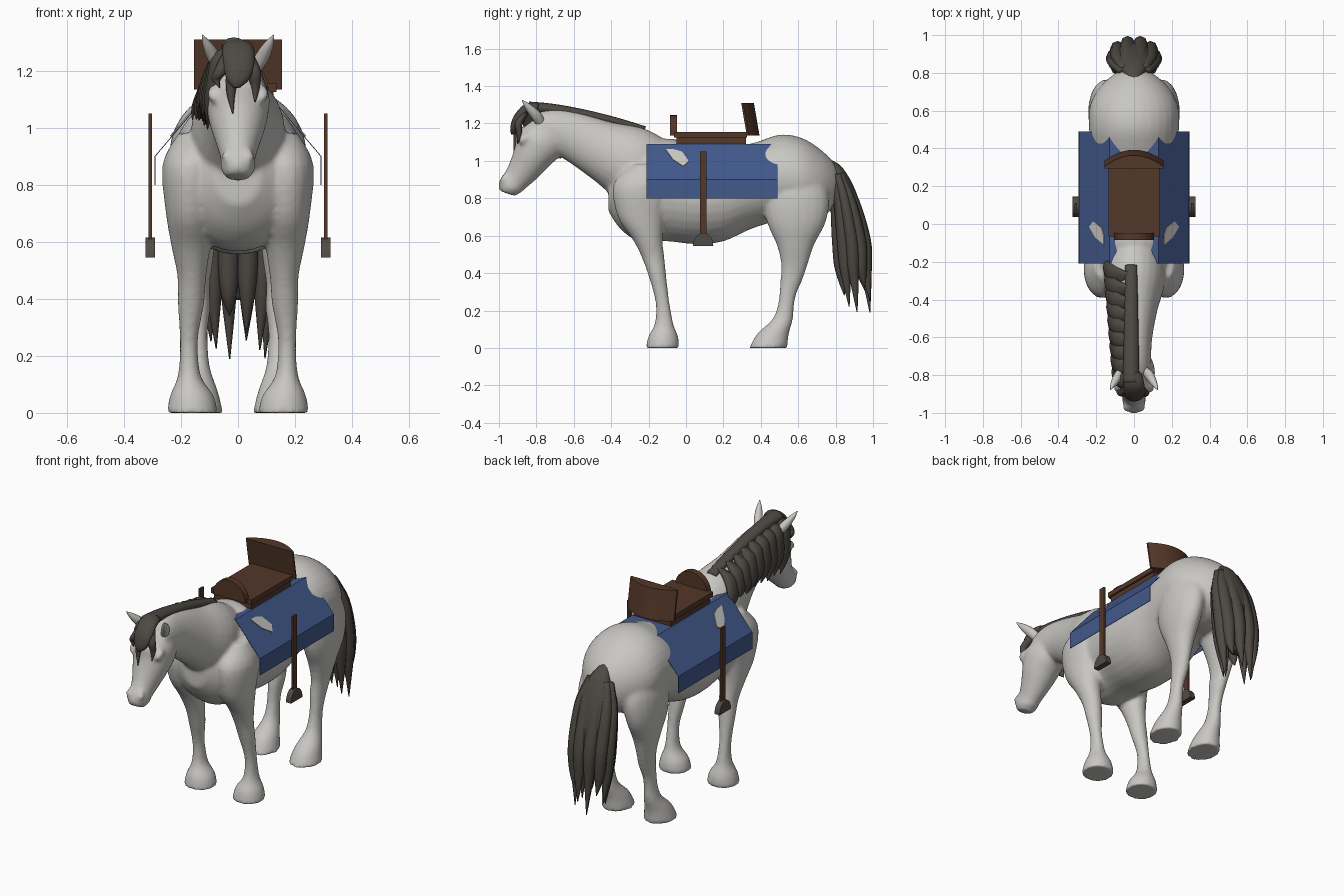
import bpy, bmesh, math, random
from mathutils import Vector

random.seed(4)
if "Cube" in bpy.data.objects:
    bpy.data.objects.remove(bpy.data.objects["Cube"])


def material(name, r, g, b):
    m = bpy.data.materials.new(name)
    m.use_nodes = True
    m.diffuse_color = (r, g, b, 1)
    m.node_tree.nodes["Principled BSDF"].inputs["Base Color"].default_value = (r, g, b, 1)
    return m


coat = material("pale grey coat", .58, .57, .54)
hair = material("dark grey hair", .075, .066, .055)
cloth = material("blue cloth", .055, .1, .26)
leather = material("brown leather", .088, .038, .022)
iron = material("dark iron", .08, .07, .06)

X, Y, Z = Vector((1, 0, 0)), Vector((0, 1, 0)), Vector((0, 0, 1))


def finish(name, bm, mat, smooth=False):
    bmesh.ops.recalc_face_normals(bm, faces=bm.faces[:])
    me = bpy.data.meshes.new(name)
    bm.to_mesh(me)
    bm.free()
    me.materials.append(mat)
    for p in me.polygons:
        p.use_smooth = smooth
    ob = bpy.data.objects.new(name, me)
    bpy.context.scene.collection.objects.link(ob)
    return ob


def spline(pts, steps):
    """Smooth interpolation through the given stations."""
    out = []
    for i in range(len(pts) - 1):
        a, b, c, d = (pts[max(i - 1, 0)], pts[i], pts[i + 1], pts[min(i + 2, len(pts) - 1)])
        for k in range(steps):
            t = k / steps
            out.append([.5 * (2 * q + (r - p) * t + (2 * p - 5 * q + 4 * r - s) * t * t
                              + (3 * q - p - 3 * r + s) * t ** 3)
                        for p, q, r, s in zip(a, b, c, d)])
    return out + [list(pts[-1])]


def loft(bm, stations, normal=None, sides=16, steps=4):
    """Closed tube of ellipses; a station is x, y, z, half width, half depth."""
    st = spline(stations, steps)
    rings = []
    for i, (x, y, z, w, d) in enumerate(st):
        p, q = st[max(i - 1, 0)], st[min(i + 1, len(st) - 1)]
        n = normal or Vector((0, p[2] - q[2], q[1] - p[1])).normalized()
        ring = []
        for k in range(sides):
            a = math.tau * k / sides
            ring.append(bm.verts.new(Vector((x, y, z)) + X * max(w, .002) * math.cos(a)
                                     + n * max(d, .002) * math.sin(a)))
        rings.append(ring)
    for a, b in zip(rings, rings[1:]):
        for k in range(sides):
            j = (k + 1) % sides
            bm.faces.new((a[k], a[j], b[j], b[k]))
    bm.faces.new(rings[0][::-1])
    bm.faces.new(rings[-1])


def prism(name, outline, push, mat, bevel=0):
    bm = bmesh.new()
    face = bm.faces.new([bm.verts.new(p) for p in outline])
    ext = bmesh.ops.extrude_face_region(bm, geom=[face], use_keep_orig=True)
    bmesh.ops.translate(bm, vec=push, verts=[g for g in ext["geom"] if isinstance(g, bmesh.types.BMVert)])
    ob = finish(name, bm, mat)
    if bevel:
        mod = ob.modifiers.new("soft edge", "BEVEL")
        mod.width, mod.segments = bevel, 2
    return ob


def box(name, x0, x1, y0, y1, z0, z1, mat, bevel=0):
    return prism(name, [(x0, y0, z0), (x1, y0, z0), (x1, y1, z0), (x0, y1, z0)], (0, 0, z1 - z0), mat, bevel)


# Horse body: trunk, neck, head and legs fused into one skin
bm = bmesh.new()
trunk = [(-.415, .83, .08, .1), (-.35, .83, .175, .195), (-.25, .815, .225, .245), (-.1, .845, .237, .275),
         (.05, .82, .248, .265), (.2, .825, .245, .255), (.35, .865, .23, .228), (.5, .91, .238, .23),
         (.62, .9, .235, .222), (.72, .88, .185, .18), (.79, .87, .11, .12), (.825, .87, .04, .05)]
loft(bm, [(0, *s) for s in trunk], Z, 32)
neck = [(-.15, .9, .15, .2), (-.3, .99, .165, .2), (-.45, 1.06, .125, .16), (-.6, 1.13, .097, .132),
        (-.72, 1.16, .09, .118), (-.8, 1.165, .085, .09)]
loft(bm, [(0, *s) for s in neck], None, 24)
head = [(-.76, 1.21, .06, .06), (-.775, 1.12, .108, .135), (-.82, 1.03, .103, .108), (-.872, .948, .077, .084),
        (-.914, .895, .061, .07), (-.943, .86, .061, .065), (-.957, .826, .042, .044)]
loft(bm, [(0, *s) for s in head], None, 24)
fore = [(.14, -.22, .98, .07, .08), (.165, -.24, .87, .1, .15), (.168, -.24, .7, .085, .125),
        (.165, -.205, .58, .068, .08), (.162, -.175, .48, .051, .06), (.165, -.152, .38, .046, .047),
        (.172, -.13, .27, .033, .038), (.172, -.12, .19, .033, .041), (.17, -.118, .12, .044, .053),
        (.162, -.122, .06, .077, .08), (.16, -.125, 0, .09, .09)]
hind = [(.12, .59, .96, .08, .11), (.14, .59, .82, .098, .173), (.155, .59, .68, .085, .16),
        (.15, .585, .55, .065, .1), (.145, .58, .45, .046, .072), (.138, .565, .37, .041, .06),
        (.14, .545, .29, .034, .046), (.14, .533, .22, .035, .044), (.14, .515, .15, .044, .056),
        (.14, .465, .075, .07, .085), (.14, .44, 0, .088, .102)]
for side in (1, -1):
    for leg in (fore, hind):
        loft(bm, [(side * s[0], *s[1:]) for s in leg], Y, 20)
    # brow and nostril swellings
    loft(bm, [(side * .082, -.85, 1.15, .012, .012), (side * .086, -.865, 1.12, .024, .026),
              (side * .082, -.88, 1.09, .012, .012)], Y)
    loft(bm, [(side * .03, -.96, .93, .012, .012), (side * .036, -.975, .9, .022, .02),
              (side * .034, -.975, .87, .012, .012)], Y)
body = finish("horse_body", bm, coat, True)
skin = body.modifiers.new("fuse", "REMESH")
skin.mode, skin.voxel_size, skin.use_smooth_shade = "VOXEL", .011, True
relax = body.modifiers.new("relax", "SMOOTH")
relax.factor, relax.iterations = .5, 6

# Ears
for side, label in ((1, "left"), (-1, "right")):
    bm = bmesh.new()
    loft(bm, [(side * .05, -.77, 1.19, .022, .024), (side * .08, -.8, 1.24, .026, .028),
              (side * .106, -.845, 1.29, .018, .018), (side * .125, -.877, 1.325, .002, .002)])
    finish(label + "_ear", bm, coat, True)


# Mane: a ridge along the crest with broad locks falling to the right
def crest(t):
    return -.84 + .62 * t, 1.285 - .12 * t ** 1.6


bm = bmesh.new()
loft(bm, [(-.015, *crest(k / 6), .044 - .002 * k, .032 - .002 * k) for k in range(7)])
for k in range(9):
    t = k / 9
    y, z = crest(t)
    w = .085 + .05 * t
    fall = .3 - .14 * t + random.uniform(-.02, .02)
    loft(bm, [(-.015, y, z, .03, .03), (-w * .6, y + .01, z - fall * .12, .04, .048),
              (-w * .95, y + .03, z - fall * .38, .027, .056), (-w - .015, y + .055, z - fall * .7, .02, .045),
              (-w - .022, y + .1, z - fall, .002, .002)], None, 8)
finish("mane", bm, hair, True)

# Forelock: a tuft between the ears with three uneven strands
bm = bmesh.new()
loft(bm, [(-.005, -.79, 1.285, .045, .025), (0, -.85, 1.28, .055, .026), (.003, -.9, 1.225, .055, .025),
          (0, -.92, 1.17, .04, .02), (-.005, -.925, 1.14, .01, .01)])
for x, tip in ((-.065, 1.14), (-.018, 1.05), (.06, 1.09)):
    loft(bm, [(x * .4, -.86, 1.26, .03, .02), (x * .9, -.907 + abs(x) * .2, 1.2, .026, .02),
              (x * 1.1 - .005, -.915 + abs(x) * .4, .5 * (1.2 + tip), .016, .014),
              (x, -.93 + abs(x) * .5, tip, .002, .002)], None, 8)
finish("forelock", bm, hair, True)

# Tail: a full core with pointed locks around it
bm = bmesh.new()
core = [(.745, 1.0, .02, .02), (.805, .94, .06, .04), (.84, .82, .105, .07), (.875, .65, .12, .085),
        (.89, .5, .1, .075), (.9, .4, .04, .04)]
loft(bm, [(0, *s) for s in core])
for k in range(10):
    a = math.tau * k / 10
    x, dy = .105 * math.cos(a), .072 * math.sin(a)
    tip = (.19, .31, .25)[k % 3] + random.uniform(-.01, .04)
    loft(bm, [(x * .6, .81 + dy * .3, .93, .025, .02), (x * .95, .85 + dy * .7, .78, .04, .03),
              (x * 1.03, .885 + dy, .57, .039, .036), (x, .895 + dy, .42, .028, .03),
              (x * .9, .915 + dy, tip, .002, .002)], None, 8)
finish("tail", bm, hair, True)

# Saddle blanket: folded sheet with upright lower panels
fold = [(-.291, .8), (-.291, .9), (-.13, 1.09), (.13, 1.09), (.291, .9), (.291, .8)]
bm = bmesh.new()
rows = [[bm.verts.new((x, y, z)) for x, z in fold] for y in (-.21, .49)]
for k in range(len(fold) - 1):
    bm.faces.new((rows[0][k], rows[0][k + 1], rows[1][k + 1], rows[1][k]))
blanket = finish("saddle_blanket", bm, cloth)
thick = blanket.modifiers.new("thickness", "SOLIDIFY")
thick.thickness, thick.offset = .003, 0

# Pale patches on the blanket
patch = [(-.11, 1.06), (-.06, 1.058), (-.02, 1.045), (.015, .995), (-.015, .968), (-.07, 1.005)]
for side, label in ((1, "left"), (-1, "right")):
    prism(label + "_blanket_patch", [(side * (.13 + (1.09 - z) * .847), y, z) for y, z in patch],
          (side * .005, 0, .004), coat)

# Saddle
box("saddle_base", -.125, .125, -.05, .32, 1.08, 1.135, leather)
box("saddle_seat", -.135, .135, -.065, .325, 1.125, 1.155, leather)
arc = [-.155 + .31 * k / 12 for k in range(13)]
prism("saddle_cantle", [(x, .335 + .058 * (1 - (x / .155) ** 2), 1.135) for x in arc]
      + [(.155, .325, 1.135), (-.155, .325, 1.135)], (0, -.03, .175), leather)
half = [math.pi * k / 14 for k in range(15)]
prism("saddle_pommel", [(.107 * math.cos(a), -.085, 1.135 + .11 * math.sin(a)) for a in half],
      (0, .037, 0), leather)

# Stirrups
for side, label in ((1, "left"), (-1, "right")):
    box(label + "_stirrup_strap", side * .308 - .006, side * .308 + .006, .074, .11, .6, 1.05, leather)
    prism(label + "_stirrup", [(side * .308 - .017, .092 + .054 * math.cos(a), .545 + .07 * math.sin(a))
                               for a in half], (.034, 0, 0), iron)
